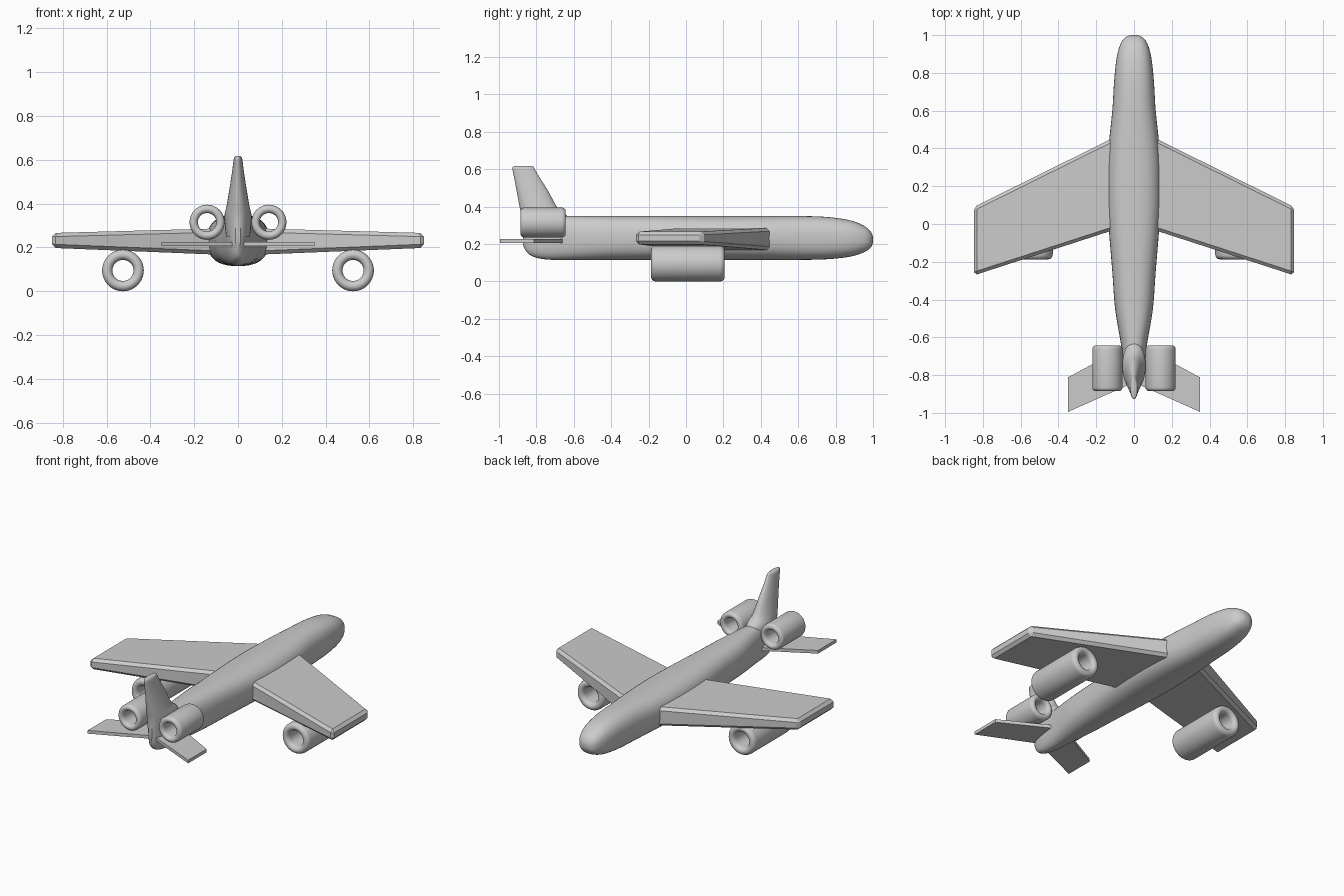
import bpy, bmesh, math

if "Cube" in bpy.data.objects:
    bpy.data.objects.remove(bpy.data.objects["Cube"])


def finish(name, bm, angle=40):
    bmesh.ops.remove_doubles(bm, verts=bm.verts, dist=1e-5)
    bmesh.ops.recalc_face_normals(bm, faces=bm.faces)
    me = bpy.data.meshes.new(name)
    bm.to_mesh(me)
    bm.free()
    ob = bpy.data.objects.new(name, me)
    bpy.context.collection.objects.link(ob)
    bpy.ops.object.select_all(action='DESELECT')
    ob.select_set(True)
    bpy.context.view_layer.objects.active = ob
    if angle:
        bpy.ops.object.shade_smooth_by_angle(angle=math.radians(angle))
    return ob


def loft(name, rings, closed=False, angle=40):
    """Skin equal-length rings of points; cap the ends unless closed."""
    bm = bmesh.new()
    vs = [[bm.verts.new(p) for p in r] for r in rings]
    n = len(vs[0])
    count = len(vs) if closed else len(vs) - 1
    for i in range(count):
        a, b = vs[i], vs[(i + 1) % len(vs)]
        for j in range(n):
            k = (j + 1) % n
            bm.faces.new((a[j], a[k], b[k], b[j]))
    if not closed:
        bm.faces.new(vs[0])
        bm.faces.new(vs[-1])
    return finish(name, bm, angle)


def oval(rx, ry, power, n=40):
    """Superellipse outline: power 2 is an ellipse, higher is boxier."""
    pts = []
    for i in range(n):
        t = 2 * math.pi * i / n
        c, s = math.cos(t), math.sin(t)
        pts.append((rx * math.copysign(abs(c) ** (2 / power), c),
                    ry * math.copysign(abs(s) ** (2 / power), s)))
    return pts


def smooth_rows(rows, steps=5):
    """Catmull-Rom interpolation of section tables."""
    out = []
    for i in range(len(rows) - 1):
        p0, p1 = rows[max(i - 1, 0)], rows[i]
        p2, p3 = rows[i + 1], rows[min(i + 2, len(rows) - 1)]
        for s in range(steps):
            t = s / steps
            out.append([0.5 * (2 * b + (c - a) * t + (2 * a - 5 * b + 4 * c - d) * t * t
                               + (3 * b - a - 3 * c + d) * t ** 3)
                        for a, b, c, d in zip(p0, p1, p2, p3)])
    return out + [list(rows[-1])]


# Fuselage: y, half width, bottom, top
body = [(1.0, 0.02, 0.205, 0.24), (0.985, 0.05, 0.178, 0.27), (0.95, 0.073, 0.155, 0.298),
        (0.88, 0.092, 0.133, 0.326), (0.76, 0.105, 0.119, 0.344), (0.6, 0.115, 0.115, 0.35),
        (0.4, 0.135, 0.115, 0.35), (0.2, 0.142, 0.115, 0.35), (0.0, 0.135, 0.115, 0.35),
        (-0.25, 0.115, 0.115, 0.35), (-0.45, 0.1, 0.115, 0.35), (-0.63, 0.07, 0.115, 0.35),
        (-0.74, 0.055, 0.117, 0.35), (-0.81, 0.042, 0.13, 0.35), (-0.85, 0.028, 0.155, 0.35),
        (-0.872, 0.012, 0.195, 0.35)]
loft("fuselage", [[(x, y, (lo + hi) / 2 + z) for x, z in oval(w, (hi - lo) / 2, 2.5)]
                  for y, w, lo, hi in smooth_rows(body)])

# Tail fin: z, rear y, front y, half width
fin = [(0.25, -0.872, -0.60, 0.055), (0.34, -0.878, -0.625, 0.062), (0.39, -0.888, -0.685, 0.052),
       (0.48, -0.905, -0.735, 0.037), (0.56, -0.92, -0.785, 0.025), (0.6, -0.928, -0.808, 0.02),
       (0.613, -0.925, -0.815, 0.015), (0.617, -0.915, -0.825, 0.009)]
loft("tail_fin", [[(x, (a + b) / 2 + y, z) for x, y in oval(w, (b - a) / 2, 2.0)]
                  for z, a, b, w in smooth_rows(fin, 3)])


def nacelle(name, cx, y0, y1, cz, outer, inner, n=48):
    """Open tube with rounded lips."""
    r, half = (outer + inner) / 2, (outer - inner) / 2
    cap = half * 1.1
    prof = []
    for i in range(9):
        t = math.pi * i / 8
        prof.append((r + half * math.cos(t), y1 - cap + cap * math.sin(t)))
    for i in range(9):
        t = math.pi * (1 + i / 8)
        prof.append((r + half * math.cos(t), y0 + cap + cap * math.sin(t)))
    rings = []
    for i in range(n):
        a = 2 * math.pi * i / n
        rings.append([(cx + q * math.cos(a), y, cz + q * math.sin(a)) for q, y in prof])
    loft(name, rings, closed=True, angle=60)


for side, s in (("right", 1), ("left", -1)):
    # Wing: tapered slab with chamfered edges
    root = [(0.44, 0.165), (0.44, 0.288), (-0.03, 0.288), (-0.03, 0.165)]
    tip = [(0.09, 0.198), (0.09, 0.266), (-0.272, 0.266), (-0.272, 0.198)]
    # root section continues inside the fuselage
    wing = loft(side + "_wing", [[(s * 0.04, y + (0.05 if y > 0 else 0.02), z) for y, z in root],
                                 [(s * 0.848, y, z) for y, z in tip]], angle=0)
    bev = wing.modifiers.new("chamfer", 'BEVEL')
    bev.width = 0.017
    bev.segments = 1

    # Tailplane: thin flat slab
    plan = [(0.02, -0.635), (0.35, -0.812), (0.35, -0.995), (0.02, -0.848)]
    loft(side + "_tailplane", [[(s * x, y, z) for x, y in plan] for z in (0.206, 0.226)], angle=0)

    # Engines under the wing and beside the fin
    nacelle(side + "_wing_engine", s * 0.525, -0.187, 0.207, 0.095, 0.095, 0.048)
    nacelle(side + "_tail_engine", s * 0.141, -0.885, -0.643, 0.315, 0.08, 0.042)
